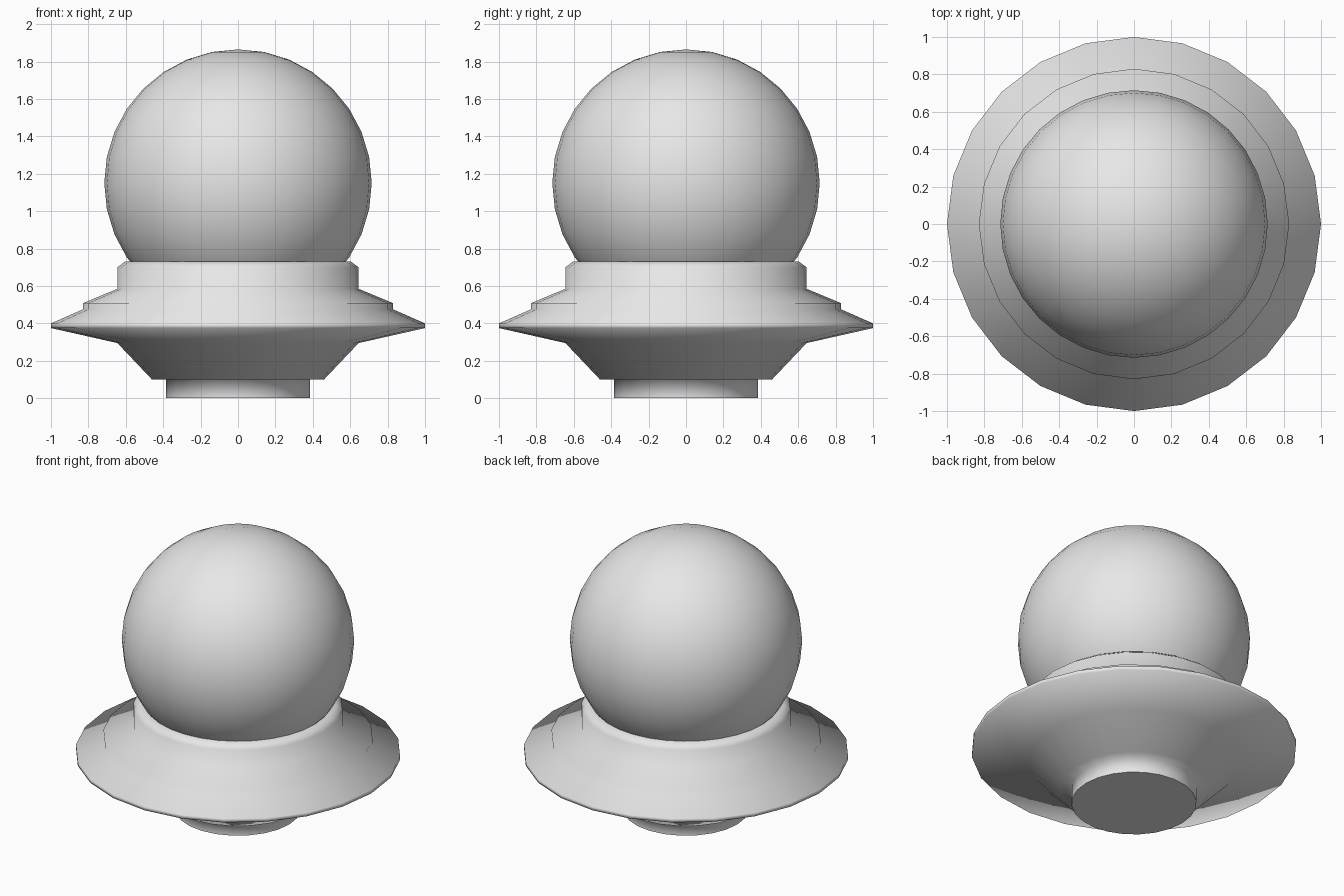
import bpy, bmesh, math

if "Cube" in bpy.data.objects:
    bpy.data.objects.remove(bpy.data.objects["Cube"])

grey = bpy.data.materials.new("light_grey")
grey.diffuse_color = (0.8, 0.8, 0.8, 1)
grey.use_nodes = True
grey.node_tree.nodes["Principled BSDF"].inputs["Base Color"].default_value = grey.diffuse_color


def lathe(name, profile, sides):
    """Turn an (r, z) profile about z, closing both ends with flat caps."""
    bm = bmesh.new()
    rings = []
    for r, z in profile:
        rings.append([bm.verts.new((r * math.cos(2 * math.pi * i / sides),
                                    r * math.sin(2 * math.pi * i / sides), z))
                      for i in range(sides)])
    for low, high in zip(rings, rings[1:]):
        for i in range(sides):
            j = (i + 1) % sides
            bm.faces.new((low[i], low[j], high[j], high[i])).smooth = True
    bm.faces.new(rings[0][::-1])
    bm.faces.new(rings[-1])
    mesh = bpy.data.meshes.new(name)
    bm.to_mesh(mesh)
    bm.free()
    mesh.materials.append(grey)
    obj = bpy.data.objects.new(name, mesh)
    bpy.context.collection.objects.link(obj)
    return obj


# Flared saucer base: foot, underside, rim, step and collar
lathe("saucer_base", [
    (0.385, 0), (0.385, 0.1), (0.46, 0.1), (0.645, 0.295),
    (1.0, 0.375), (1.0, 0.4), (0.83, 0.475), (0.83, 0.508),
    (0.645, 0.585), (0.645, 0.70), (0.605, 0.73), (0.56, 0.73)], 24)

# Globe seated in the collar
bpy.ops.mesh.primitive_uv_sphere_add(segments=32, ring_count=16,
                                     radius=0.715, location=(0, 0, 1.15))
globe = bpy.context.object
globe.name = "globe"
globe.data.materials.append(grey)
bpy.ops.object.shade_smooth()
